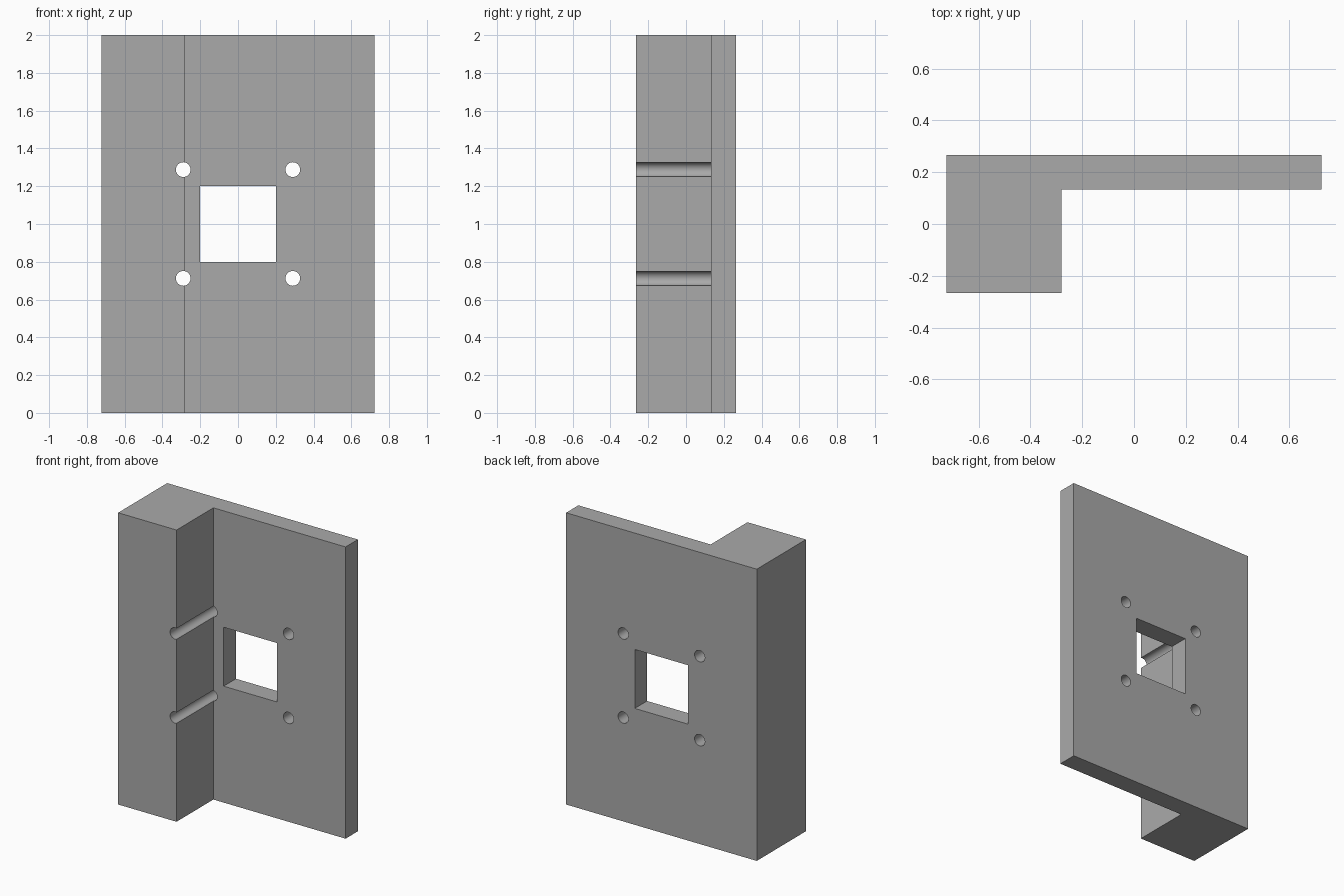
import bpy
import bmesh
from mathutils import Matrix, Vector
from math import radians

cube = bpy.data.objects.get("Cube")
if cube:
    bpy.data.objects.remove(cube, do_unlink=True)

HEIGHT, HALF_W, HALF_D = 2.0, 0.723, 0.266
STEP_X, PLATE_Y = -0.28, 0.133
HOLE_X, HOLE_DZ, HOLE_R = 0.29, 0.288, 0.039

grey = bpy.data.materials.new("plain grey")
grey.use_nodes = True
colour = (0.4, 0.4, 0.4, 1)
grey.diffuse_color = colour
grey.node_tree.nodes["Principled BSDF"].inputs["Base Color"].default_value = colour


def make_object(name, bm):
    bmesh.ops.recalc_face_normals(bm, faces=bm.faces)
    mesh = bpy.data.meshes.new(name)
    bm.to_mesh(mesh)
    bm.free()
    mesh.materials.append(grey)
    obj = bpy.data.objects.new(name, mesh)
    bpy.context.collection.objects.link(obj)
    return obj


# L-shaped bracket: thick right-hand block joined to a thin back plate
bm = bmesh.new()
profile = [(-HALF_W, -HALF_D), (STEP_X, -HALF_D), (STEP_X, PLATE_Y),
           (HALF_W, PLATE_Y), (HALF_W, HALF_D), (-HALF_W, HALF_D)]
base = bm.faces.new([bm.verts.new((x, y, 0)) for x, y in profile])
top = bmesh.ops.extrude_face_region(bm, geom=[base])["geom"]
bmesh.ops.translate(bm, vec=(0, 0, HEIGHT),
                    verts=[v for v in top if isinstance(v, bmesh.types.BMVert)])
bracket = make_object("bracket", bm)

# Cutter: square window and four screw holes running front to back
bm = bmesh.new()
window = Matrix.Translation((0, 0, HEIGHT / 2)) @ Matrix.Diagonal((0.404, 1, 0.404, 1))
bmesh.ops.create_cube(bm, size=1, matrix=window)
for sx in (-1, 1):
    for sz in (-1, 1):
        place = Matrix.Translation(Vector((sx * HOLE_X, 0, HEIGHT / 2 + sz * HOLE_DZ)))
        bmesh.ops.create_cone(bm, cap_ends=True, segments=32, radius1=HOLE_R,
                              radius2=HOLE_R, depth=1,
                              matrix=place @ Matrix.Rotation(radians(90), 4, "X"))
cutter = make_object("hole_cutter", bm)
cutter.hide_render = True

cut = bracket.modifiers.new("holes", "BOOLEAN")
cut.operation = "DIFFERENCE"
cut.solver = "EXACT"
cut.object = cutter

# Apply the cut, drop the helper and smooth the round bores
bpy.ops.object.select_all(action="DESELECT")
bracket.select_set(True)
bpy.context.view_layer.objects.active = bracket
bpy.ops.object.modifier_apply(modifier=cut.name)
bpy.data.objects.remove(cutter, do_unlink=True)
bpy.ops.object.shade_smooth_by_angle(angle=radians(30))
